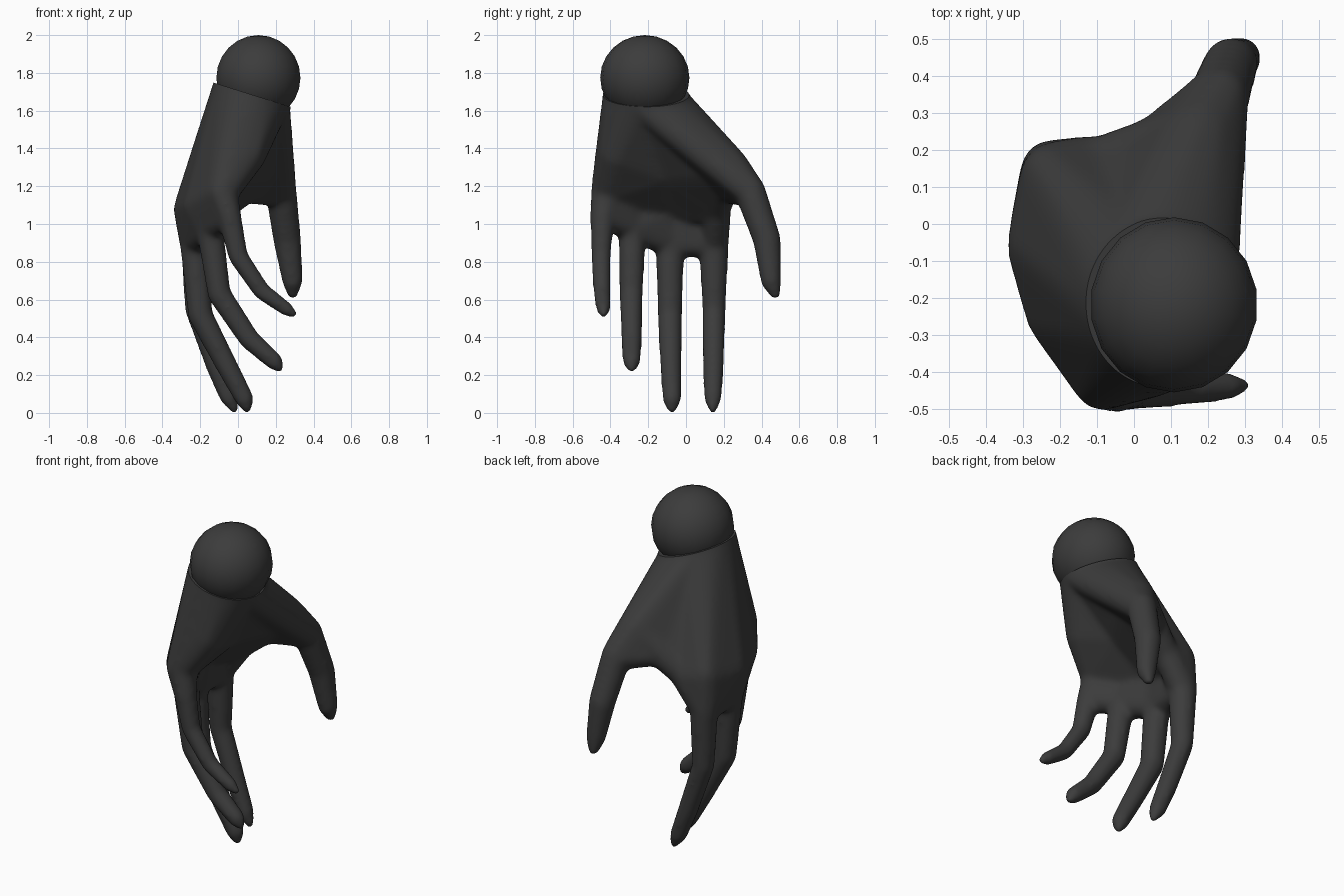
import bpy, bmesh, math
from mathutils import Vector, Matrix

cube = bpy.data.objects.get("Cube")
if cube:
    bpy.data.objects.remove(cube)

# One dark grey for everything
grey = bpy.data.materials.new("dark_grey")
grey.use_nodes = True
grey.diffuse_color = (0.045, 0.045, 0.045, 1)
bsdf = grey.node_tree.nodes["Principled BSDF"]
bsdf.inputs["Base Color"].default_value = grey.diffuse_color
bsdf.inputs["Roughness"].default_value = 0.6


def add_object(name, bm):
    mesh = bpy.data.meshes.new(name)
    bm.to_mesh(mesh)
    bm.free()
    mesh.materials.append(grey)
    obj = bpy.data.objects.new(name, mesh)
    bpy.context.collection.objects.link(obj)
    return obj


def ball_points(joint):
    """Points on a sphere around a joint given as x, y, z, radius."""
    bm = bmesh.new()
    bmesh.ops.create_icosphere(bm, subdivisions=2, radius=joint[3],
                               matrix=Matrix.Translation(joint[:3]))
    points = [v.co.copy() for v in bm.verts]
    bm.free()
    return points


def hull(target, joints, extra=()):
    """Add a convex skin around the joints to the target mesh."""
    bm = bmesh.new()
    for p in list(extra) + [p for j in joints for p in ball_points(j)]:
        bm.verts.new(p)
    out = bmesh.ops.convex_hull(bm, input=bm.verts)
    loose = {g for g in out["geom_interior"] + out["geom_unused"]
             if isinstance(g, bmesh.types.BMVert)}
    bmesh.ops.delete(bm, geom=list(loose), context="VERTS")
    bmesh.ops.recalc_face_normals(bm, faces=bm.faces)
    mesh = bpy.data.meshes.new("hull")
    bm.to_mesh(mesh)
    bm.free()
    target.from_mesh(mesh)
    bpy.data.meshes.remove(mesh)


# Finger joints: knuckle, base, middle joint, end joint, pad, tip
fingers = [
    [(-.215, .13, 1.10, .092), (-.225, .148, .90, .081), (-.22, .148, .55, .064),
     (-.115, .145, .25, .058), (-.05, .142, .085, .05), (-.02, .142, .018, .025)],
    [(-.245, -.06, 1.08, .10), (-.235, -.085, .90, .076), (-.20, -.085, .52, .068),
     (-.06, -.08, .25, .059), (.034, -.075, .075, .052), (.05, -.075, .018, .025)],
    [(-.195, -.25, 1.10, .096), (-.15, -.285, .98, .075), (-.10, -.29, .63, .064),
     (.06, -.288, .39, .057), (.188, -.288, .277, .05), (.222, -.288, .235, .025)],
    [(-.085, -.42, 1.17, .086), (-.045, -.443, 1.04, .066), (0, -.45, .83, .054),
     (.125, -.445, .645, .048), (.252, -.438, .553, .041), (.295, -.436, .522, .023)],
]
thumb = [(.165, .225, 1.31, .105), (.228, .34, 1.17, .086), (.26, .428, .92, .077),
         (.288, .45, .70, .057), (.29, .473, .628, .03)]
index, middle, ring, little = (f[0] for f in fingers)
web = (.03, .2, 1.18, .07)
web_low = (-.09, .165, 1.08, .075)
palm = (-.03, -.10, 1.28, .10)
heel = (.045, -.362, 1.38, .11)

# Tilted wrist rim
rim = Vector((.073, -.215, 1.685))
axis = Vector((.30, 0, .954)).normalized()
side = Vector((0, 1, 0))
across = side.cross(axis)
wrist = [rim + side * math.cos(a) * .226 + across * math.sin(a) * .214
         for a in (math.tau * i / 32 for i in range(32))]

hand_bm = bmesh.new()
# Spare length above the rim, trimmed flat later
hull(hand_bm, [], [p + axis * h for p in wrist for h in (-.01, .08)])
# Parts that fan out from the wrist: back of the hand, palm, heel, thumb root
for group in ([index, middle], [middle, ring], [ring, little], [index, web_low],
              [web_low, web], [web, thumb[0], thumb[1]],
              [heel, palm], [heel, little], [palm, thumb[0]]):
    hull(hand_bm, group, wrist)
# Knuckle row between neighbouring fingers
for a, b in zip(fingers, fingers[1:]):
    hull(hand_bm, [a[0], b[0], a[1], b[1]])
# Soft palm filling and thumb web
for group in ([palm, middle, ring], [palm, heel, ring, little],
              [palm, index, middle, web_low], [palm, web_low, web, thumb[0]],
              [index, fingers[0][1], web_low]):
    hull(hand_bm, group)
# Digits
for chain in fingers + [thumb]:
    for pair in zip(chain, chain[1:]):
        hull(hand_bm, pair)

# Fuse the pieces into one smooth skin
hand = add_object("hand", hand_bm)
remesh = hand.modifiers.new("fuse", "REMESH")
remesh.mode = "VOXEL"
remesh.voxel_size = .013
smooth = hand.modifiers.new("soften", "SMOOTH")
smooth.factor = .5
smooth.iterations = 20
graph = bpy.context.evaluated_depsgraph_get()
skin = bmesh.new()
skin.from_mesh(hand.evaluated_get(graph).to_mesh())
hand.modifiers.clear()

# Trim the wrist flat and cap it
cut = bmesh.ops.bisect_plane(skin, geom=skin.verts[:] + skin.edges[:] + skin.faces[:],
                             plane_co=rim, plane_no=axis, clear_outer=True)
edges = [e for e in cut["geom_cut"] if isinstance(e, bmesh.types.BMEdge)]
bmesh.ops.holes_fill(skin, edges=edges, sides=0)
skin.to_mesh(hand.data)
skin.free()

# Wrist ball, a little wider from front to back
ball_bm = bmesh.new()
bmesh.ops.create_uvsphere(ball_bm, u_segments=18, v_segments=12, radius=.226,
                          matrix=Matrix.Translation((.108, -.218, 1.774))
                          @ Matrix.Diagonal((1, 1.045, 1, 1)))
ball = add_object("wrist_ball", ball_bm)

for obj in (hand, ball):
    bpy.ops.object.select_all(action="DESELECT")
    obj.select_set(True)
    bpy.context.view_layer.objects.active = obj
    bpy.ops.object.shade_smooth_by_angle(angle=math.radians(40))
